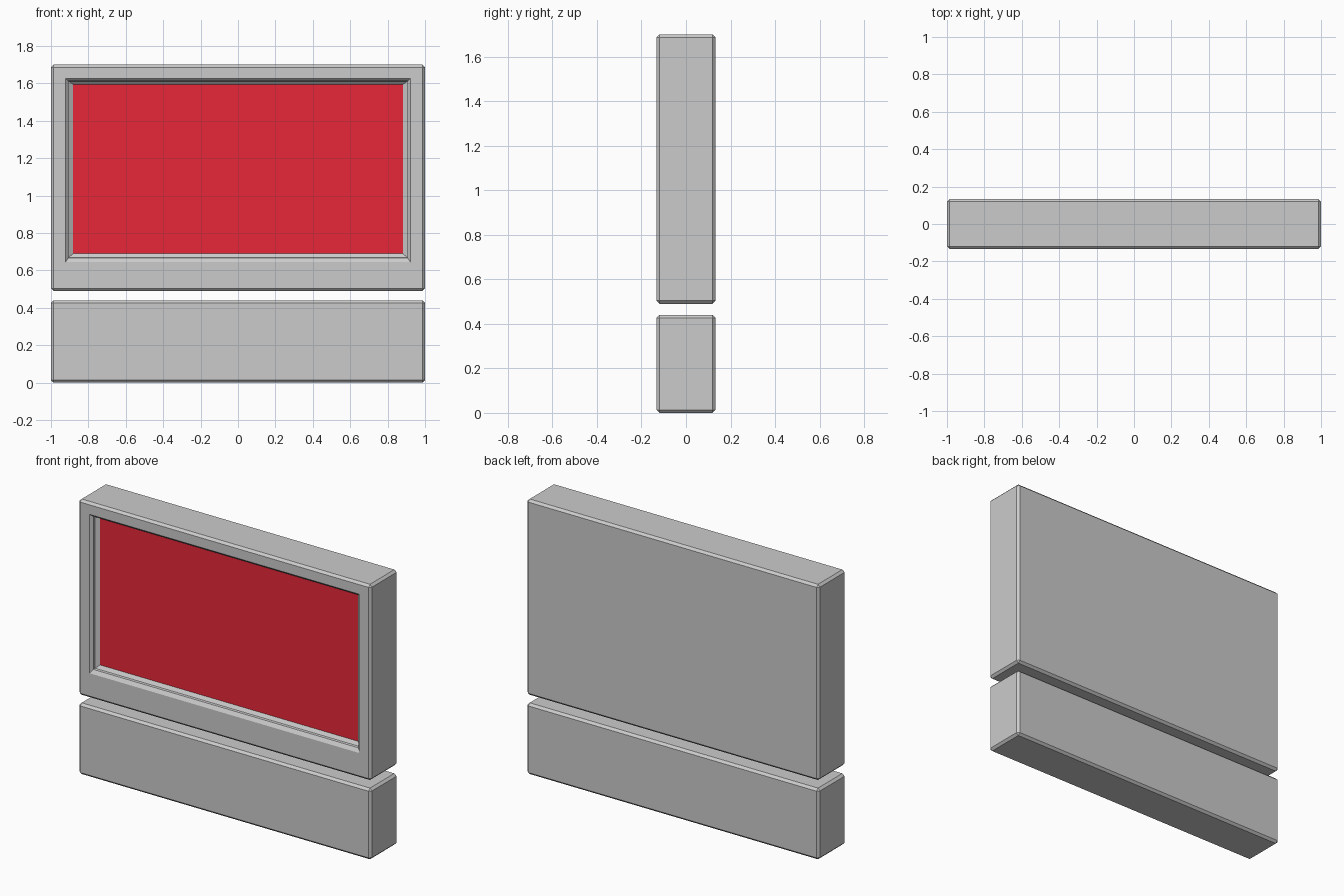
import bpy
import bmesh

if "Cube" in bpy.data.objects:
    bpy.data.objects.remove(bpy.data.objects["Cube"])

DEPTH = 0.266
CHAMFER = 0.014
FRONT = -DEPTH / 2


def chamfered_box(bm, z0, z1):
    """Full-width slab between two heights with a single-step chamfer."""
    verts = bmesh.ops.create_cube(bm, size=1)["verts"]
    for v in verts:
        v.co.x *= 2
        v.co.y *= DEPTH
        v.co.z = z0 + (v.co.z + 0.5) * (z1 - z0)
    bmesh.ops.bevel(bm, geom=bm.edges[:], offset=CHAMFER, segments=1,
                    affect='EDGES')


def make_object(name, bm):
    bmesh.ops.recalc_face_normals(bm, faces=bm.faces[:])
    mesh = bpy.data.meshes.new(name)
    bm.to_mesh(mesh)
    bm.free()
    obj = bpy.data.objects.new(name, mesh)
    bpy.context.collection.objects.link(obj)
    return obj


def ring(bm, half_w, z0, z1, d):
    """Rectangle of vertices set back by d from the front plane."""
    y = FRONT + d
    return [bm.verts.new(p) for p in ((-half_w, y, z0), (half_w, y, z0),
                                      (half_w, y, z1), (-half_w, y, z1))]


# Lower slab
bm = bmesh.new()
chamfered_box(bm, 0.0, 0.44)
make_object("lower_block", bm)

# Upper housing with stepped, chamfered recess around the screen
bm = bmesh.new()
chamfered_box(bm, 0.49, 1.70)
front = min(bm.faces, key=lambda f: f.calc_center_median().y)
b = front.calc_center_median()
corners = list(front.verts)
left = sorted([v for v in corners if v.co.x < b.x], key=lambda v: v.co.z)
right = sorted([v for v in corners if v.co.x > b.x], key=lambda v: v.co.z)
previous = [left[0], right[0], right[1], left[1]]
bmesh.ops.delete(bm, geom=[front], context='FACES_ONLY')
SCREEN = (0.882, 0.69, 1.595, 0.045)
for step in ((0.922, 0.645, 1.627, 0.0), (0.907, 0.667, 1.613, 0.015),
             (0.905, 0.669, 1.611, 0.03), SCREEN):
    current = ring(bm, *step)
    for i in range(4):
        j = (i + 1) % 4
        bm.faces.new((previous[i], previous[j], current[j], current[i]))
    previous = current
make_object("screen_housing", bm)

# Red screen at the bottom of the recess
bm = bmesh.new()
bm.faces.new(ring(bm, *SCREEN))
screen = make_object("screen", bm)
for poly in screen.data.polygons:
    if poly.normal.y > 0:
        screen.data.flip_normals()
red = bpy.data.materials.new("screen_red")
red.diffuse_color = (0.8, 0.02, 0.04, 1)
red.use_nodes = True
red.node_tree.nodes["Principled BSDF"].inputs["Base Color"].default_value = red.diffuse_color
screen.data.materials.append(red)
